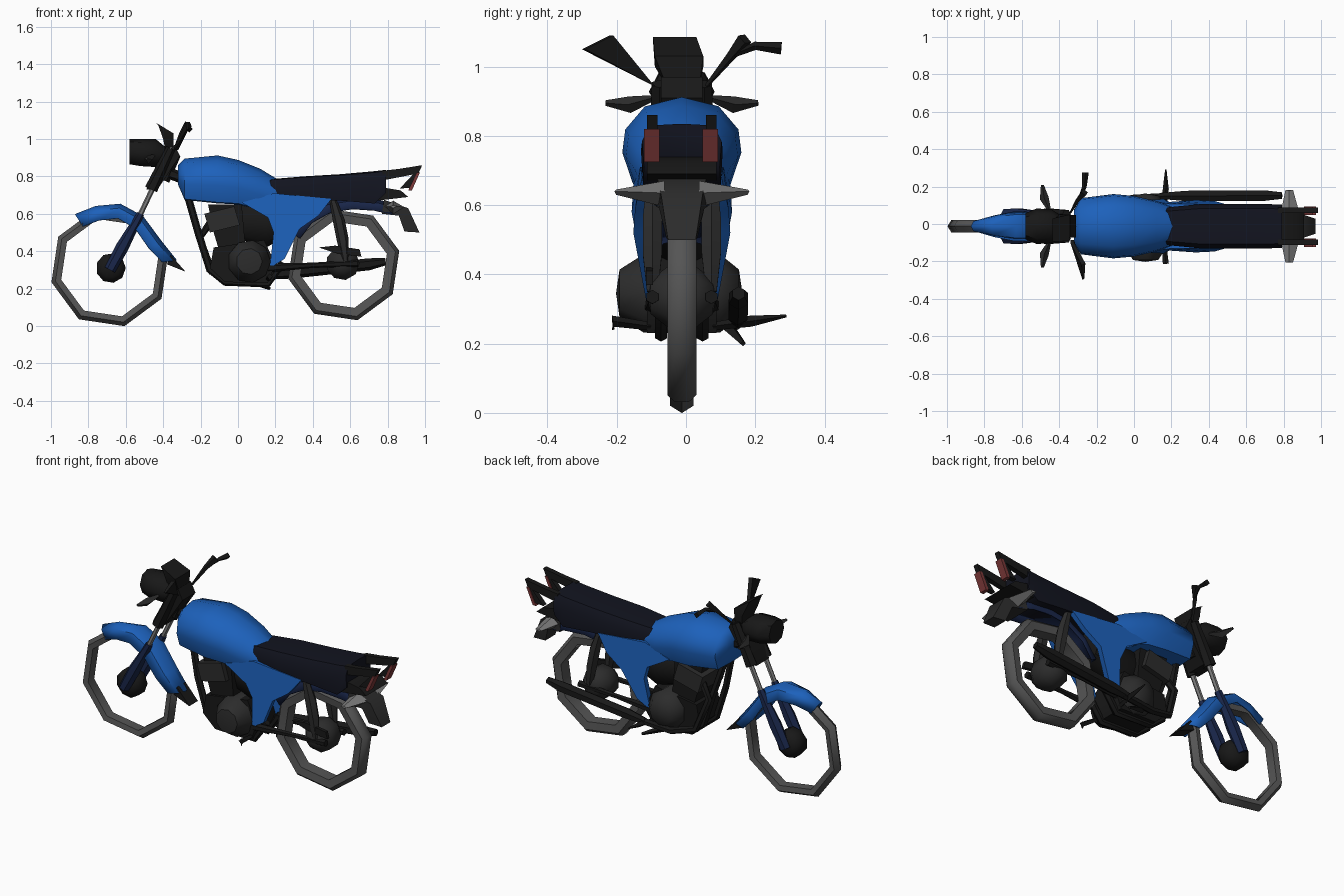
import bpy, bmesh, math
from mathutils import Vector

CY = -0.012   # centre plane of the bike


def mat(name, r, g, b):
    m = bpy.data.materials.new(name)
    m.diffuse_color = (r, g, b, 1)
    return m


BLUE = mat("blue_paint", 0.012, 0.12, 0.5)
NAVY = mat("dark_blue", 0.01, 0.02, 0.07)
BLACK = mat("black", 0.009, 0.009, 0.009)
SEAT = mat("seat_cover", 0.006, 0.007, 0.014)
DARK = mat("dark_metal", 0.025, 0.025, 0.025)
STEEL = mat("steel", 0.2, 0.2, 0.2)
TYRE = mat("tyre", 0.09, 0.09, 0.09)
RED = mat("red_lens", 0.2, 0.04, 0.04)


def finish(name, bm, m, angle=50):
    bmesh.ops.remove_doubles(bm, verts=bm.verts, dist=0.0005)
    bmesh.ops.recalc_face_normals(bm, faces=bm.faces)
    me = bpy.data.meshes.new(name)
    bm.to_mesh(me)
    bm.free()
    me.materials.append(m)
    me.shade_smooth()
    me.set_sharp_from_angle(angle=math.radians(angle))
    ob = bpy.data.objects.new(name, me)
    bpy.context.collection.objects.link(ob)
    return ob


def skin(name, rings, m, closed=True, caps=True, loop=False):
    """Join a row of point rings with faces."""
    bm = bmesh.new()
    vs = [[bm.verts.new(p) for p in r] for r in rings]
    n = len(rings[0])
    pairs = list(zip(vs, vs[1:])) + ([(vs[-1], vs[0])] if loop else [])
    for a, b in pairs:
        for i in range(n if closed else n - 1):
            j = (i + 1) % n
            bm.faces.new((a[i], a[j], b[j], b[i]))
    if caps and closed and not loop:
        bm.faces.new(vs[0])
        bm.faces.new(vs[-1])
    return finish(name, bm, m)


def loft(name, half, rows, m, y=CY):
    """Symmetric half section (u, v) swept along rows of (x, z_low, z_high, half_width)."""
    sec = half + [(-u, v) for u, v in reversed(half) if u > 0]
    return skin(name, [[(x, y + u * w, lo + v * (hi - lo)) for u, v in sec] for x, lo, hi, w in rows], m)


def tube(name, path, radii, m, n=6):
    """Tapered tube through (x, y, z) points."""
    pts = [Vector(p) for p in path]
    rings = []
    for i, p in enumerate(pts):
        d = (pts[min(i + 1, len(pts) - 1)] - pts[max(i - 1, 0)]).normalized()
        a = d.cross(Vector((0, 1, 0)) if abs(d.y) < 0.8 else Vector((0, 0, 1))).normalized()
        b = d.cross(a)
        r = radii[i] if isinstance(radii, (list, tuple)) else radii
        rings.append([p + r * (math.cos(t) * a + math.sin(t) * b)
                      for t in (math.tau * k / n for k in range(n))])
    return skin(name, rings, m)


def lathe(name, x, z, prof, n, m, y=CY, turn=0.0, closed=True):
    """Spin (radius, y) points about a sideways axle."""
    rings = []
    for k in range(n):
        t = math.tau * k / n + math.radians(turn)
        rings.append([(x + (r + 1e-5) * math.cos(t), y + w, z + (r + 1e-5) * math.sin(t)) for r, w in prof])
    return skin(name, rings, m, closed=closed, loop=True)


def plate(name, pts, y0, y1, m):
    """Side outline (x, z) extruded between y0 and y1."""
    return skin(name, [[(x, y, z) for x, z in pts] for y in (y0, y1)], m)


def fender(name, rows, centre, drop, m):
    """Curved guard from (x, z, half_width), its sides dropping toward the wheel centre."""
    rings = []
    for x, z, w in rows:
        d = (Vector(centre) - Vector((x, z))).normalized()
        rings.append([(x + d.x * q * drop, CY + u * w, z + d.y * q * drop)
                      for u, q in ((-1, 1), (-0.8, 0.3), (0, 0), (0.8, 0.3), (1, 1))])
    ob = skin(name, rings, m, closed=False)
    s = ob.modifiers.new("thickness", "SOLIDIFY")
    s.thickness, s.offset = 0.008, 0
    return ob


# Wheels: open eight-sided tyre rings with hubs
lathe("front_tyre", -0.685, 0.312, [(0.322, 0), (0.30, 0.034), (0.268, 0.028), (0.268, -0.028), (0.30, -0.034)],
      8, TYRE, turn=284)
lathe("rear_tyre", 0.565, 0.328, [(0.306, 0.02), (0.285, 0.042), (0.238, 0.036), (0.238, -0.036),
                                  (0.285, -0.042), (0.306, -0.02)], 8, TYRE, turn=14)
lathe("front_hub", -0.68, 0.31, [(0, -0.065), (0.05, -0.06), (0.08, -0.03), (0.08, 0.03), (0.05, 0.06), (0, 0.065)],
      9, BLACK, closed=False)
lathe("rear_hub", 0.56, 0.335, [(0, -0.1), (0.05, -0.09), (0.09, -0.04), (0.09, 0.04), (0.05, 0.09), (0, 0.1)],
      9, DARK, closed=False)

# Front guard, narrow at the nose, and its flap
fender("front_fender", [(-0.87, 0.595, 0.03), (-0.76, 0.638, 0.055), (-0.63, 0.65, 0.075), (-0.51, 0.585, 0.075),
                        (-0.41, 0.45, 0.07), (-0.33, 0.35, 0.06)], (-0.685, 0.31), 0.075, BLUE)
plate("front_mud_flap", [(-0.36, 0.38), (-0.28, 0.29), (-0.33, 0.31), (-0.38, 0.33)], CY - 0.04, CY + 0.04, BLACK)

# Fork legs, shrouds, front indicators
for s, side in ((-1, "right"), (1, "left")):
    y = CY + s * 0.065
    tube("fork_slider_" + side, [(-0.685, y, 0.30), (-0.62, y, 0.42), (-0.52, y, 0.60)], [0.03, 0.035, 0.02], NAVY)
    tube("fork_tube_" + side, [(-0.53, y, 0.58), (-0.44, y, 0.77)], 0.014, STEEL)
    tube("fork_shroud_" + side, [(-0.465, y, 0.73), (-0.36, y, 0.95)], [0.035, 0.025], BLACK)
    tube("front_indicator_" + side, [(-0.45, CY + s * 0.08, 0.91), (-0.48, CY + s * 0.15, 0.89),
                                     (-0.49, CY + s * 0.22, 0.895)], [0.008, 0.024, 0.008], DARK, 4)
plate("steering_clamp", [(-0.49, 0.73), (-0.43, 0.73), (-0.31, 0.91), (-0.34, 0.97), (-0.43, 0.88)],
      CY - 0.06, CY + 0.06, BLACK)

# Headlight and instrument panel
OCT = [(0, 1), (0.7, 0.88), (1, 0.5), (0.7, 0.12), (0, 0)]
loft("headlight", OCT, [(-0.58, 0.865, 1.0, 0.07), (-0.52, 0.855, 1.0, 0.095), (-0.44, 0.85, 1.0, 0.09),
                        (-0.38, 0.87, 0.95, 0.05)], BLACK)
skin("instrument_panel", [[(-0.435, -0.095, 1.085), (-0.435, 0.03, 1.085), (-0.425, 0.03, 1.07), (-0.425, -0.095, 1.07)],
                          [(-0.345, -0.09, 1.03), (-0.345, 0.05, 1.03), (-0.40, 0.05, 1.0), (-0.40, -0.09, 1.0)],
                          [(-0.345, -0.06, 0.955), (-0.345, 0.04, 0.955), (-0.39, 0.04, 0.95), (-0.39, -0.06, 0.95)]], BLACK)

# Handlebars: risers widening to blade-like grips
skin("handlebar_right", [[(-0.34, -0.085, 0.94), (-0.32, -0.085, 0.94), (-0.32, -0.10, 0.955), (-0.34, -0.10, 0.955)],
                         [(-0.275, -0.30, 1.05), (-0.265, -0.29, 1.05), (-0.26, -0.21, 1.09), (-0.28, -0.22, 1.09)]], BLACK)
tube("handlebar_left", [(-0.34, 0.06, 0.945), (-0.30, 0.13, 1.03), (-0.265, 0.17, 1.08)], [0.006, 0.014, 0.022], BLACK, 4)
tube("grip_left", [(-0.29, 0.14, 1.035), (-0.265, 0.20, 1.06), (-0.26, 0.275, 1.053)], [0.008, 0.012, 0.018], BLACK, 4)

# Fuel tank
loft("fuel_tank", [(0, 1), (0.62, 0.9), (0.95, 0.65), (1, 0.4), (0.82, 0.06), (0, 0.04)],
     [(-0.32, 0.75, 0.86, 0.09), (-0.285, 0.665, 0.895, 0.15), (-0.11, 0.645, 0.912, 0.172),
      (0.0, 0.64, 0.888, 0.162), (0.12, 0.61, 0.84, 0.135), (0.235, 0.61, 0.77, 0.095)], BLUE)

# Seat: wedge thickening to the back
loft("seat", [(0, 1), (0.8, 0.96), (1, 0.6), (0.95, 0), (0, 0)],
     [(0.17, 0.69, 0.785, 0.10), (0.35, 0.68, 0.80, 0.118), (0.55, 0.67, 0.812, 0.118), (0.73, 0.655, 0.828, 0.118),
      (0.79, 0.71, 0.835, 0.115)], SEAT)

# Side panels: thin shells (x, z, outer depth) tucking in under the seat and at the foot
PANEL = [(0.02, 0.66, 0.14), (0.19, 0.71, 0.12), (0.50, 0.68, 0.115), (0.43, 0.59, 0.135), (0.33, 0.52, 0.14),
         (0.25, 0.36, 0.11), (0.17, 0.31, 0.10), (0.19, 0.50, 0.13), (0.16, 0.58, 0.145)]
for s, side in ((-1, "right"), (1, "left")):
    skin("side_panel_" + side, [[(x, CY + s * (d - t), z) for x, z, d in PANEL] for t in (0, 0.03)], BLUE)
loft("air_box", OCT, [(0.02, 0.46, 0.66, 0.06), (0.15, 0.42, 0.68, 0.09), (0.30, 0.5, 0.69, 0.09)], BLACK)

# Frame rails, swing arm, shocks, foot pegs
for s, side in ((-1, "right"), (1, "left")):
    y = CY + s * 0.06
    tube("frame_rail_" + side, [(-0.27, CY + s * 0.03, 0.70), (-0.21, y, 0.49), (-0.15, y, 0.30), (-0.07, y, 0.235),
                                (0.16, y, 0.225), (0.24, y, 0.34)], 0.02, BLACK)
    y = CY + s * 0.085
    tube("swing_arm_" + side, [(0.16, y, 0.31), (0.40, y, 0.325), (0.64, y, 0.335)], [0.024, 0.014, 0.02], BLACK)
    tube("shock_" + side, [(0.575, y, 0.35), (0.56, y, 0.46), (0.54, y, 0.56), (0.50, y, 0.70)],
         [0.018, 0.032, 0.032, 0.016], DARK)
    tube("foot_peg_" + side, [(0.16, CY + s * 0.09, 0.25), (0.17, CY + s * 0.2, 0.265),
                              (0.17, 0.29 if s > 0 else -0.21, 0.28 if s > 0 else 0.24)], [0.012, 0.016, 0.004], BLACK, 4)
tube("steering_head", [(-0.40, CY, 0.78), (-0.34, CY, 0.92)], 0.035, BLACK)
tube("top_rail", [(-0.40, CY, 0.83), (-0.27, CY, 0.78)], 0.03, BLACK)
tube("side_stand", [(0.05, 0.12, 0.25), (0.17, 0.165, 0.20)], [0.02, 0.008], BLACK, 4)

# Engine
plate("cylinder", [(-0.16, 0.65), (0.02, 0.65), (0.04, 0.42), (-0.10, 0.40), (-0.13, 0.50)], CY - 0.085, CY + 0.085, BLACK)
plate("cylinder_head", [(-0.18, 0.60), (-0.02, 0.64), (0.01, 0.54), (-0.15, 0.50)], CY - 0.115, CY + 0.115, DARK)
plate("crankcase", [(-0.13, 0.42), (0.14, 0.46), (0.20, 0.33), (0.16, 0.23), (-0.07, 0.235), (-0.15, 0.31)],
      CY - 0.10, CY + 0.10, BLACK)
lathe("crank_covers", 0.06, 0.345, [(0, -0.19), (0.07, -0.18), (0.115, -0.11), (0.115, 0.11), (0.07, 0.165), (0, 0.175)],
      9, DARK, closed=False)

# Exhaust, chain guard
tube("exhaust_pipe", [(-0.15, 0.06, 0.55), (-0.205, 0.08, 0.47), (-0.14, 0.11, 0.29), (0.0, 0.14, 0.255),
                      (0.20, 0.15, 0.27)], 0.02, BLACK)
tube("muffler", [(0.16, 0.15, 0.27), (0.28, 0.15, 0.285), (0.70, 0.152, 0.33), (0.79, 0.152, 0.345)],
     [0.02, 0.032, 0.032, 0.02], BLACK)
plate("chain_guard", [(0.43, 0.42), (0.52, 0.43), (0.65, 0.41), (0.66, 0.37), (0.52, 0.39)], -0.115, -0.095, BLACK)

# Rear guard, tail flap and winged indicators
fender("rear_fender", [(0.28, 0.50, 0.07), (0.36, 0.60, 0.075), (0.48, 0.665, 0.08), (0.62, 0.685, 0.08),
                       (0.76, 0.67, 0.08), (0.86, 0.64, 0.07)], (0.565, 0.325), 0.06, NAVY)
skin("tail_flap", [[(0.77, CY - 0.08, 0.60), (0.77, CY + 0.08, 0.60), (0.78, CY + 0.07, 0.675), (0.78, CY - 0.07, 0.675)],
                   [(0.86, CY - 0.065, 0.59), (0.86, CY + 0.065, 0.59), (0.91, CY + 0.06, 0.63), (0.91, CY - 0.06, 0.63)],
                   [(0.89, CY - 0.045, 0.505), (0.89, CY + 0.045, 0.505), (0.97, CY + 0.04, 0.50),
                    (0.97, CY - 0.04, 0.50)]], DARK)
for s, side in ((-1, "right"), (1, "left")):
    skin("rear_indicator_" + side, [[(0.78, CY + s * 0.05, 0.64), (0.83, CY + s * 0.05, 0.67), (0.89, CY + s * 0.05, 0.635),
                                     (0.83, CY + s * 0.05, 0.595)],
                                    [(0.81, CY + s * 0.195, 0.64), (0.83, CY + s * 0.19, 0.645),
                                     (0.85, CY + s * 0.195, 0.64), (0.83, CY + s * 0.19, 0.63)]], STEEL)
    # Tail brackets with red lenses
    y = CY + s * 0.085
    plate("tail_bracket_" + side, [(0.77, 0.83), (0.86, 0.84), (0.985, 0.86), (0.93, 0.74), (0.865, 0.735), (0.935, 0.81),
                                   (0.78, 0.78)], y - 0.015, y + 0.015, BLACK)
    skin("tail_lens_" + side, [[(0.955, y - 0.025, 0.82), (0.955, y + 0.02, 0.82), (0.972, y + 0.02, 0.82), (0.972, y - 0.025, 0.82)],
                               [(0.91, y - 0.025, 0.725), (0.91, y + 0.02, 0.725), (0.93, y + 0.02, 0.725),
                                (0.93, y - 0.025, 0.725)]], RED)
plate("tail_plate", [(0.78, 0.74), (0.87, 0.725), (0.91, 0.69), (0.74, 0.67)], CY - 0.10, CY + 0.10, BLACK)
